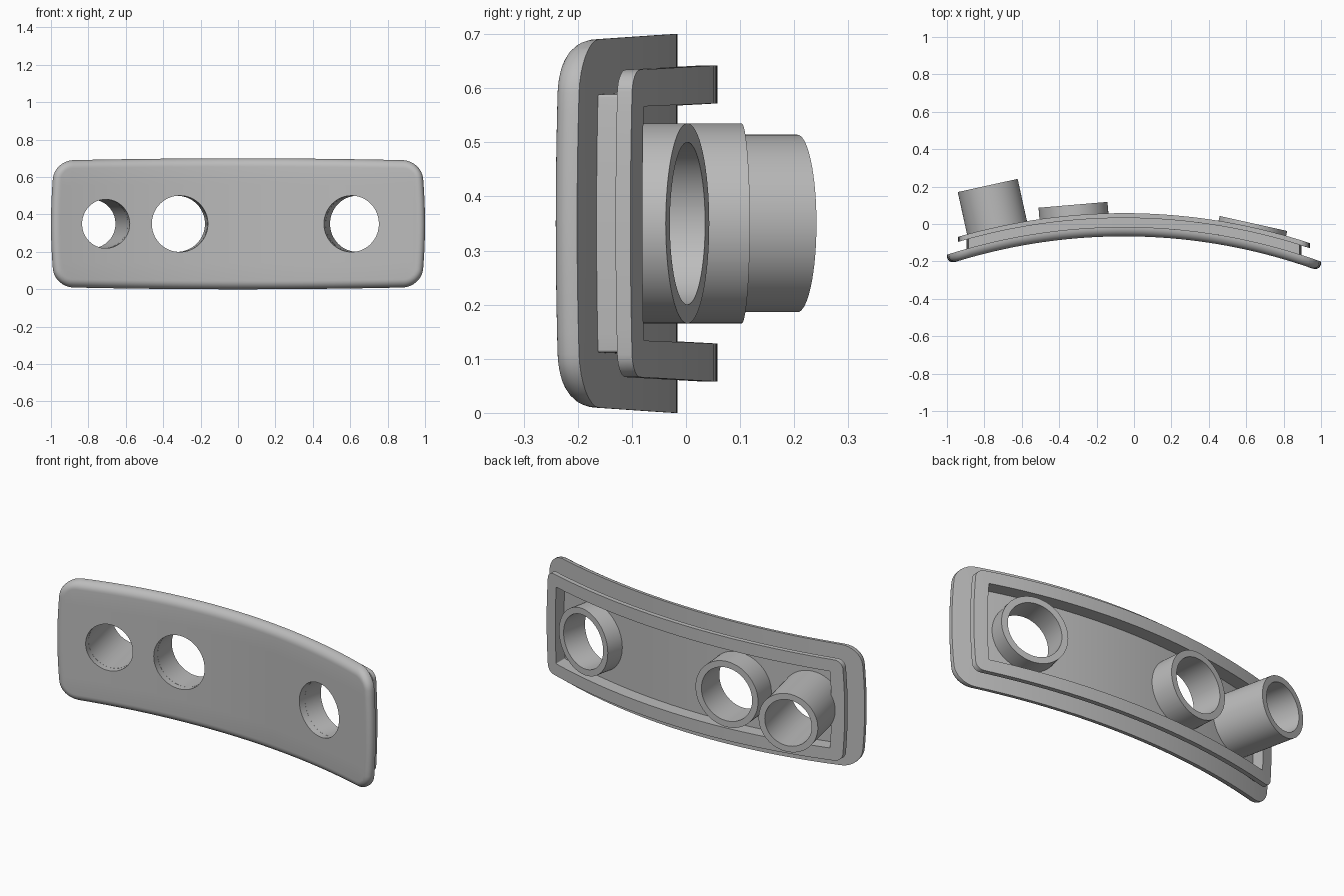
import bpy, bmesh, math
from mathutils import Matrix, Vector

if "Cube" in bpy.data.objects:
    bpy.data.objects.remove(bpy.data.objects["Cube"])

# Shared bend centre (seen from above) and mid height
CX, CY, MID = -0.054, -3.106, 0.35
FRONT, BACK, LIP, RIM = 3.04, 3.09, 3.138, 3.164

grey = bpy.data.materials.new("plain_grey")
grey.use_nodes = True
grey.diffuse_color = (0.5, 0.5, 0.5, 1)
grey.node_tree.nodes["Principled BSDF"].inputs["Base Color"].default_value = (0.5, 0.5, 0.5, 1)


def add_object(name, bm):
    bmesh.ops.recalc_face_normals(bm, faces=bm.faces[:])
    mesh = bpy.data.meshes.new(name)
    bm.to_mesh(mesh)
    bm.free()
    mesh.materials.append(grey)
    obj = bpy.data.objects.new(name, mesh)
    bpy.context.collection.objects.link(obj)
    return obj


def activate(obj):
    bpy.ops.object.select_all(action='DESELECT')
    obj.select_set(True)
    bpy.context.view_layer.objects.active = obj


def outline(inset, steps=8):
    """Rounded rectangle in x, z, shrunk by the inset."""
    r = max(0.1 - inset, 0.005)
    a, b = 1.0 - inset - r, 0.35 - inset - r
    points = []
    for k, (sx, sz) in enumerate([(1, 1), (-1, 1), (-1, -1), (1, -1)]):
        for i in range(steps + 1):
            t = math.pi / 2 * (k + i / steps)
            points.append((sx * a + r * math.cos(t), sz * b + r * math.sin(t)))
    return points


def curved_body():
    # Section from the rounded front edge, round the groove and lip, to the pocket floor
    f = 0.045
    section = []
    for i in range(8):
        t = math.pi / 2 * i / 7
        section.append((f * (1 - math.sin(t)), FRONT + f * (1 - math.cos(t))))
    section += [(0, BACK), (0.105, BACK), (0.105, LIP), (0.058, LIP),
                (0.058, RIM), (0.128, RIM), (0.128, BACK)]
    bm = bmesh.new()
    rings = [[bm.verts.new((x, rad, z)) for x, z in outline(inset)] for inset, rad in section]
    for r0, r1 in zip(rings, rings[1:]):
        for i in range(len(r0)):
            j = (i + 1) % len(r0)
            bm.faces.new((r0[i], r0[j], r1[j], r1[i]))
    bm.faces.new(rings[0])
    bm.faces.new(rings[-1])

    # Slice finely enough to bend
    def cut(co, no):
        bmesh.ops.bisect_plane(bm, geom=bm.verts[:] + bm.edges[:] + bm.faces[:],
                               plane_co=co, plane_no=no, dist=1e-5)
    for i in range(-19, 20):
        cut((i * 0.05 + 0.003, 0, 0), (1, 0, 0))
    for i in range(-3, 4):
        cut((0, 0, i * 0.07), (0, 0, 1))

    # Bow the sides a little, then bend the slab round the centre
    for v in bm.verts:
        x, rad, z = v.co
        bx = x * (1 - 0.02 * (z / 0.35) ** 2)
        bz = z * (1 - 0.034 * x * x)
        v.co = (bx, CY + math.sqrt(rad * rad - (bx - CX) ** 2), MID + bz)
    return add_object("curved_panel", bm)


def tube(name, degrees, start, end, outer, inner=None):
    """Solid or hollow cylinder along a radius of the bend."""
    a = math.radians(degrees)
    out = Vector((math.sin(a), math.cos(a), 0))
    side = Vector((math.cos(a), -math.sin(a), 0))
    centre = Vector((CX, CY, MID))
    bm = bmesh.new()
    n = 64

    def ring(radius, dist):
        return [bm.verts.new(centre + out * dist + radius * (
            side * math.cos(2 * math.pi * i / n) + Vector((0, 0, math.sin(2 * math.pi * i / n)))))
            for i in range(n)]
    rings = [ring(outer, start), ring(outer, end)]
    if inner:
        rings += [ring(inner, end), ring(inner, start)]
        pairs = list(zip(rings, rings[1:] + rings[:1]))
    else:
        pairs = [(rings[0], rings[1])]
        bm.faces.new(rings[0])
        bm.faces.new(rings[1])
    for r0, r1 in pairs:
        for i in range(n):
            j = (i + 1) % n
            bm.faces.new((r0[i], r0[j], r1[j], r1[i]))
    return add_object(name, bm)


def smooth(obj):
    activate(obj)
    bpy.ops.object.shade_smooth_by_angle(angle=math.radians(28))


panel = curved_body()

# Name, angle, outer end, outer radius, bore radius
sleeves = [("long_sleeve", -12.4, 3.391, 0.164, 0.13),
           ("middle_sleeve", -4.85, 3.22, 0.185, 0.15),
           ("short_sleeve", 12.56, 3.185, 0.185, 0.15)]
for name, angle, end, outer, inner in sleeves:
    # Bore through the panel
    cutter = tube("bore_cutter", angle, 2.9, 3.3, inner + 0.0005)
    cutter.hide_render = True
    mod = panel.modifiers.new("bore", 'BOOLEAN')
    mod.operation, mod.solver, mod.object = 'DIFFERENCE', 'EXACT', cutter
    activate(panel)
    bpy.ops.object.modifier_apply(modifier=mod.name)
    bpy.data.objects.remove(cutter)
    # Sleeve standing behind it
    smooth(tube(name, angle, 3.075, end, outer, inner))
smooth(panel)
